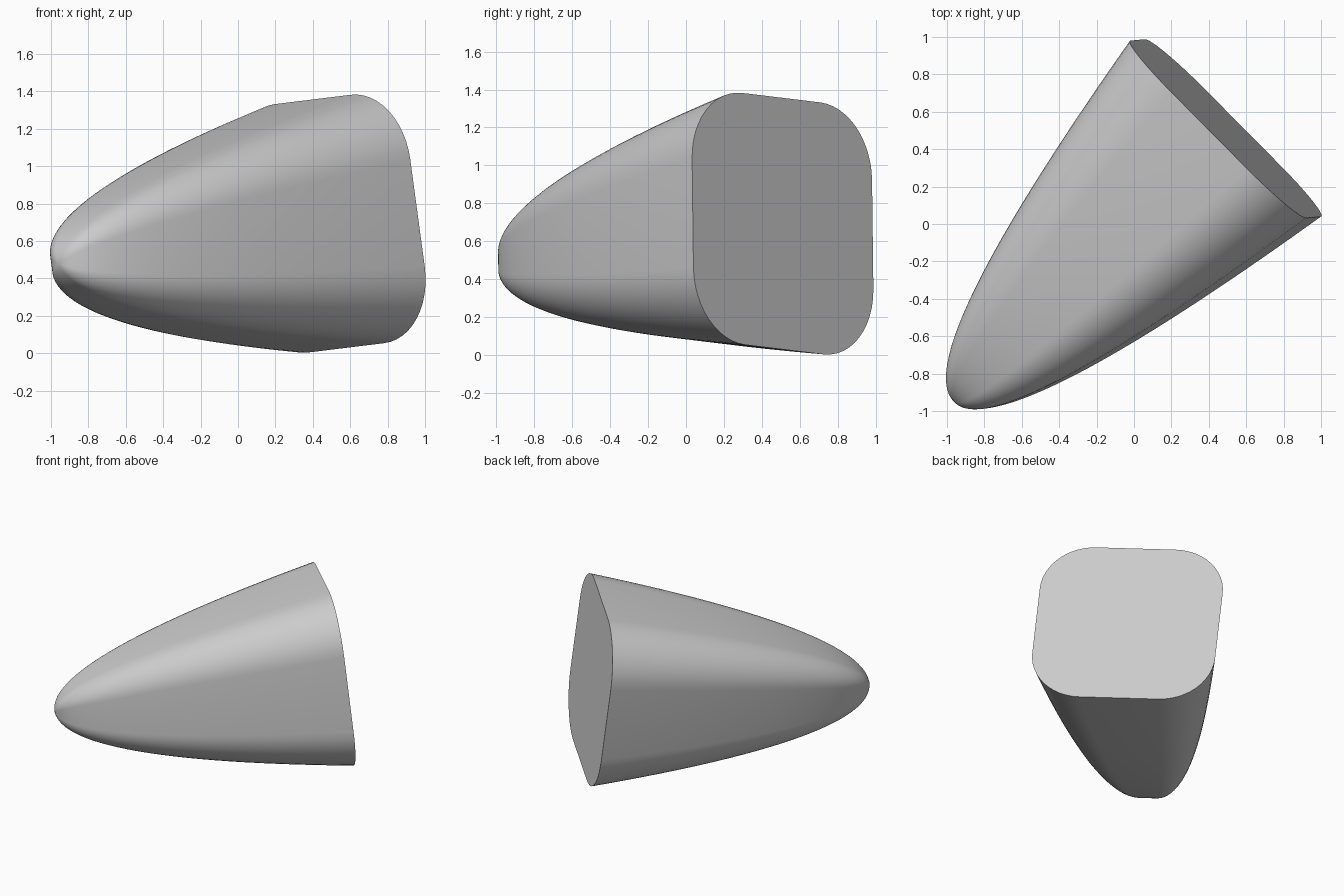
import bpy, bmesh, math
from mathutils import Vector, Matrix

cube = bpy.data.objects.get("Cube")
if cube:
    bpy.data.objects.remove(cube, do_unlink=True)

HALF = 0.67      # half side of the base
FLAT = 0.29      # half length of the straight part of each side
LENGTH = 2.07    # base to tip
RINGS = 40
ARC = 12         # segments per rounded corner

# Single grey material
grey = bpy.data.materials.new("plain_grey")
grey.use_nodes = True
colour = (0.6, 0.6, 0.6, 1)
grey.diffuse_color = colour
grey.node_tree.nodes["Principled BSDF"].inputs["Base Color"].default_value = colour

# Rounded square outline
outline = []
for k in range(4):
    corner = math.radians(45 + 90 * k)
    cx = math.copysign(FLAT, math.cos(corner))
    cy = math.copysign(FLAT, math.sin(corner))
    for i in range(ARC + 1):
        a = math.radians(90) * (k + i / ARC)
        outline.append((cx + (HALF - FLAT) * math.cos(a),
                        cy + (HALF - FLAT) * math.sin(a)))

# Sections scale along a parabola from the tip to the base
bm = bmesh.new()
tip = bm.verts.new((0, 0, LENGTH))
previous = None
count = len(outline)
for r in range(1, RINGS + 1):
    s = r / RINGS
    ring = [bm.verts.new((x * s, y * s, LENGTH * (1 - s * s))) for x, y in outline]
    for i in range(count):
        j = (i + 1) % count
        if previous is None:
            bm.faces.new((tip, ring[i], ring[j]))
        else:
            bm.faces.new((previous[i], ring[i], ring[j], previous[j]))
    previous = ring
bm.faces.new(previous)   # flat base cap
bmesh.ops.recalc_face_normals(bm, faces=bm.faces)

# Tilt the cone so that its tip points to the front right
u = Vector((0.701, -0.708, 0.086)).normalized()
v = Vector((-0.127, -0.019, 0.992))
n = u.cross(v).normalized()
v = n.cross(u)
turn = Matrix((u, v, n)).transposed().to_4x4()
bm.transform(Matrix.Translation((0.49, 0.51, 0.693)) @ turn)

mesh = bpy.data.meshes.new("nose_cone")
bm.to_mesh(mesh)
bm.free()
mesh.materials.append(grey)
cone = bpy.data.objects.new("nose_cone", mesh)
bpy.context.collection.objects.link(cone)

bpy.ops.object.select_all(action="DESELECT")
cone.select_set(True)
bpy.context.view_layer.objects.active = cone
bpy.ops.object.shade_smooth_by_angle(angle=math.radians(40))
